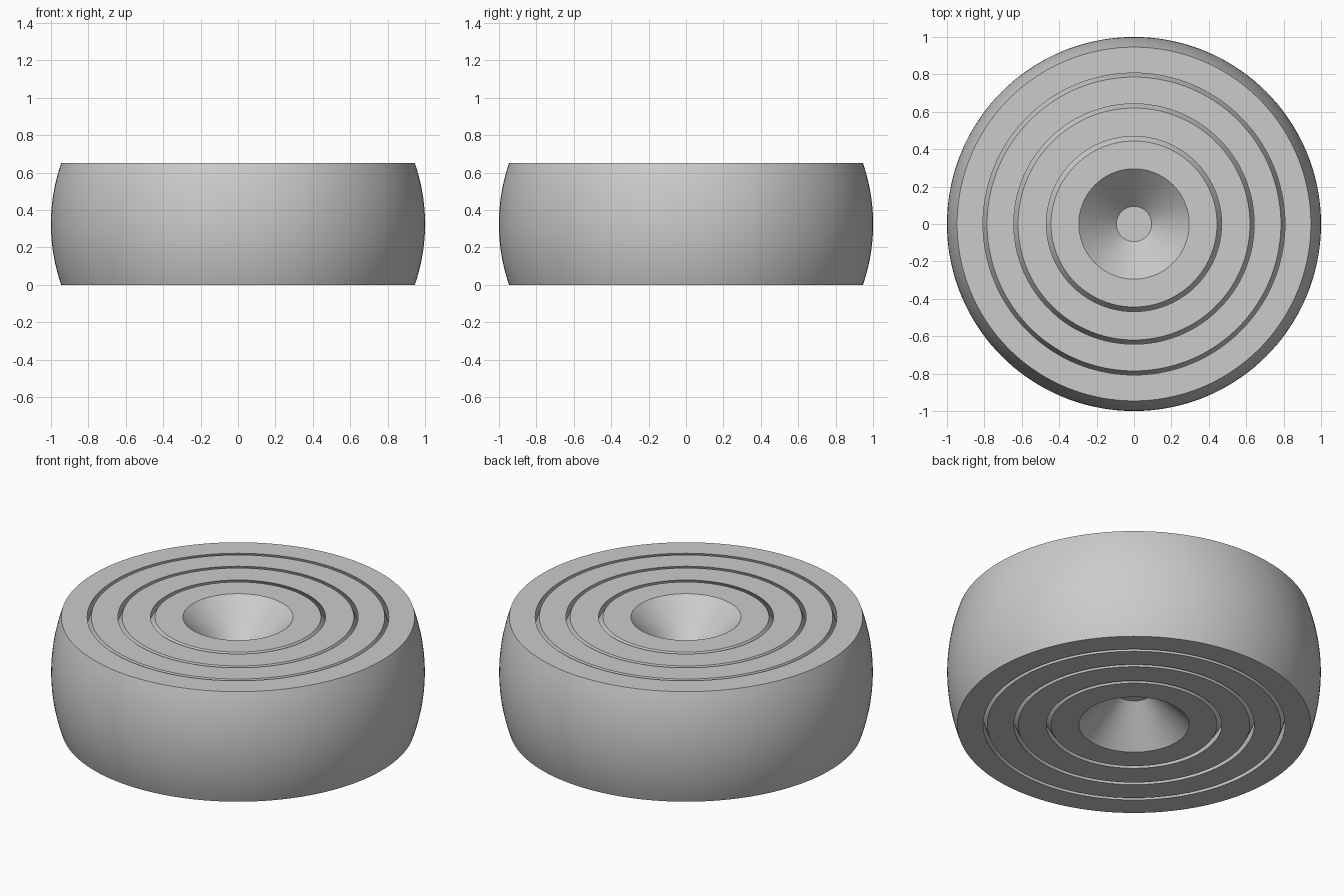
import bpy, bmesh, math

HEIGHT = 0.65
MID = HEIGHT / 2
SEGMENTS = 144
ARC_STEPS = 24

cube = bpy.data.objects.get("Cube")
if cube:
    bpy.data.objects.remove(cube, do_unlink=True)

grey = bpy.data.materials.new("plain grey")
grey.use_nodes = True
grey.diffuse_color = (0.6, 0.6, 0.6, 1)
grey.node_tree.nodes["Principled BSDF"].inputs["Base Color"].default_value = (0.6, 0.6, 0.6, 1)


def sphere_arc(radius):
    """Profile of a sphere band from the bottom face to the top face."""
    limit = math.asin(MID / radius)
    angles = [limit * (2 * i / ARC_STEPS - 1) for i in range(ARC_STEPS + 1)]
    return [(radius * math.cos(a), MID + radius * math.sin(a)) for a in angles]


def lathe(name, profile, closed):
    """Turn a profile of (radius, height) points around the z axis."""
    bm = bmesh.new()
    verts = [bm.verts.new((r, 0, z)) for r, z in profile]
    edges = [bm.edges.new(pair) for pair in zip(verts, verts[1:])]
    if closed:
        edges.append(bm.edges.new((verts[-1], verts[0])))
    bmesh.ops.spin(bm, geom=verts + edges, cent=(0, 0, 0), axis=(0, 0, 1),
                   angle=math.tau, steps=SEGMENTS, use_merge=True)
    bmesh.ops.remove_doubles(bm, verts=bm.verts, dist=1e-5)
    bmesh.ops.recalc_face_normals(bm, faces=bm.faces)
    mesh = bpy.data.meshes.new(name)
    bm.to_mesh(mesh)
    bm.free()
    mesh.materials.append(grey)
    obj = bpy.data.objects.new(name, mesh)
    bpy.context.collection.objects.link(obj)
    bpy.ops.object.select_all(action="DESELECT")
    obj.select_set(True)
    bpy.context.view_layer.objects.active = obj
    bpy.ops.object.shade_smooth_by_angle(angle=math.radians(30))


# Nested rings with spherical inner and outer walls
for name, radius in (("outer_ring", 1.0), ("middle_ring", 0.85), ("inner_ring", 0.70)):
    lathe(name, sphere_arc(radius) + sphere_arc(radius - 0.13)[::-1], True)

# Core with a flat-bottomed conical recess in the top and bottom
RIM, FLOOR, DEPTH = 0.295, 0.094, 0.20
lower = [(0, DEPTH), (FLOOR, DEPTH), (RIM, 0)]
upper = [(r, HEIGHT - z) for r, z in reversed(lower)]
lathe("core", lower + sphere_arc(0.55) + upper, False)
